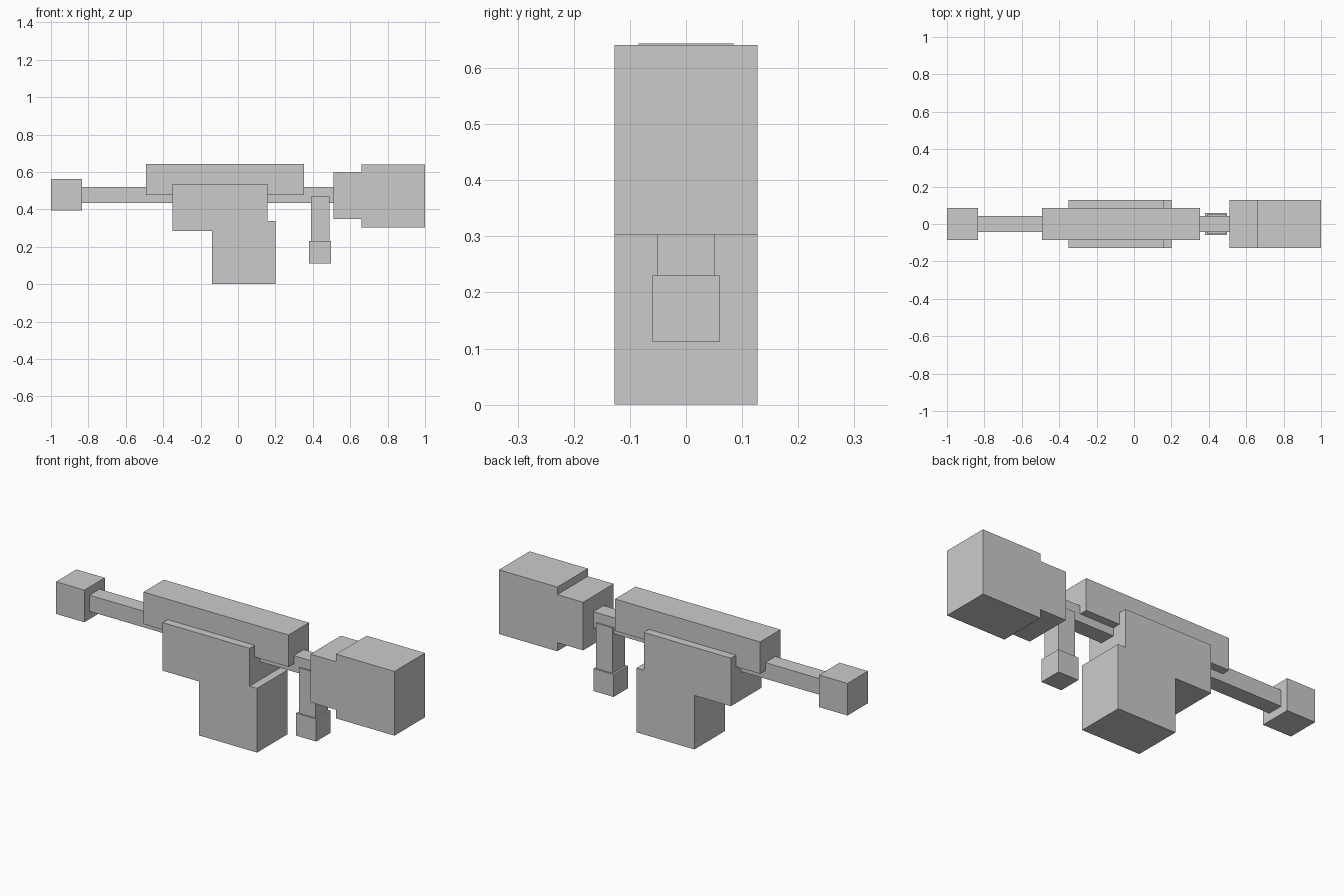
import bpy
import bmesh

if "Cube" in bpy.data.objects:
    bpy.data.objects.remove(bpy.data.objects["Cube"])


def extrude_profile(name, points, half_width):
    """Extrude a side (x, z) outline evenly to both sides of y = 0."""
    bm = bmesh.new()
    face = bm.faces.new([bm.verts.new((x, -half_width, z)) for x, z in points])
    ext = bmesh.ops.extrude_face_region(bm, geom=[face], use_keep_orig=True)
    moved = [v for v in ext["geom"] if isinstance(v, bmesh.types.BMVert)]
    bmesh.ops.translate(bm, vec=(0, 2 * half_width, 0), verts=moved)
    bmesh.ops.recalc_face_normals(bm, faces=bm.faces[:])
    mesh = bpy.data.meshes.new(name)
    bm.to_mesh(mesh)
    bm.free()
    obj = bpy.data.objects.new(name, mesh)
    bpy.context.collection.objects.link(obj)
    return obj


def box(name, x0, x1, z0, z1, half_width):
    return extrude_profile(name, [(x0, z0), (x1, z0), (x1, z1), (x0, z1)], half_width)


# Long thin rod with its end block
box("end_block", -1.0, -0.835, 0.393, 0.562, 0.085)
box("rod", -0.835, 0.51, 0.434, 0.519, 0.042)

# Upper housing
box("upper_housing", -0.491, 0.354, 0.476, 0.644, 0.085)

# Stepped main body
extrude_profile("main_body", [
    (-0.138, 0.0), (0.2, 0.0), (0.2, 0.338), (0.157, 0.338),
    (0.157, 0.537), (-0.35, 0.537), (-0.35, 0.284), (-0.138, 0.284)], 0.127)

# Hanging handle and its foot
box("handle", 0.391, 0.488, 0.23, 0.468, 0.051)
box("handle_foot", 0.38, 0.497, 0.112, 0.23, 0.06)

# Stepped rear block
extrude_profile("rear_block", [
    (0.51, 0.348), (0.66, 0.348), (0.66, 0.303), (1.0, 0.303),
    (1.0, 0.641), (0.66, 0.641), (0.66, 0.601), (0.51, 0.601)], 0.127)
